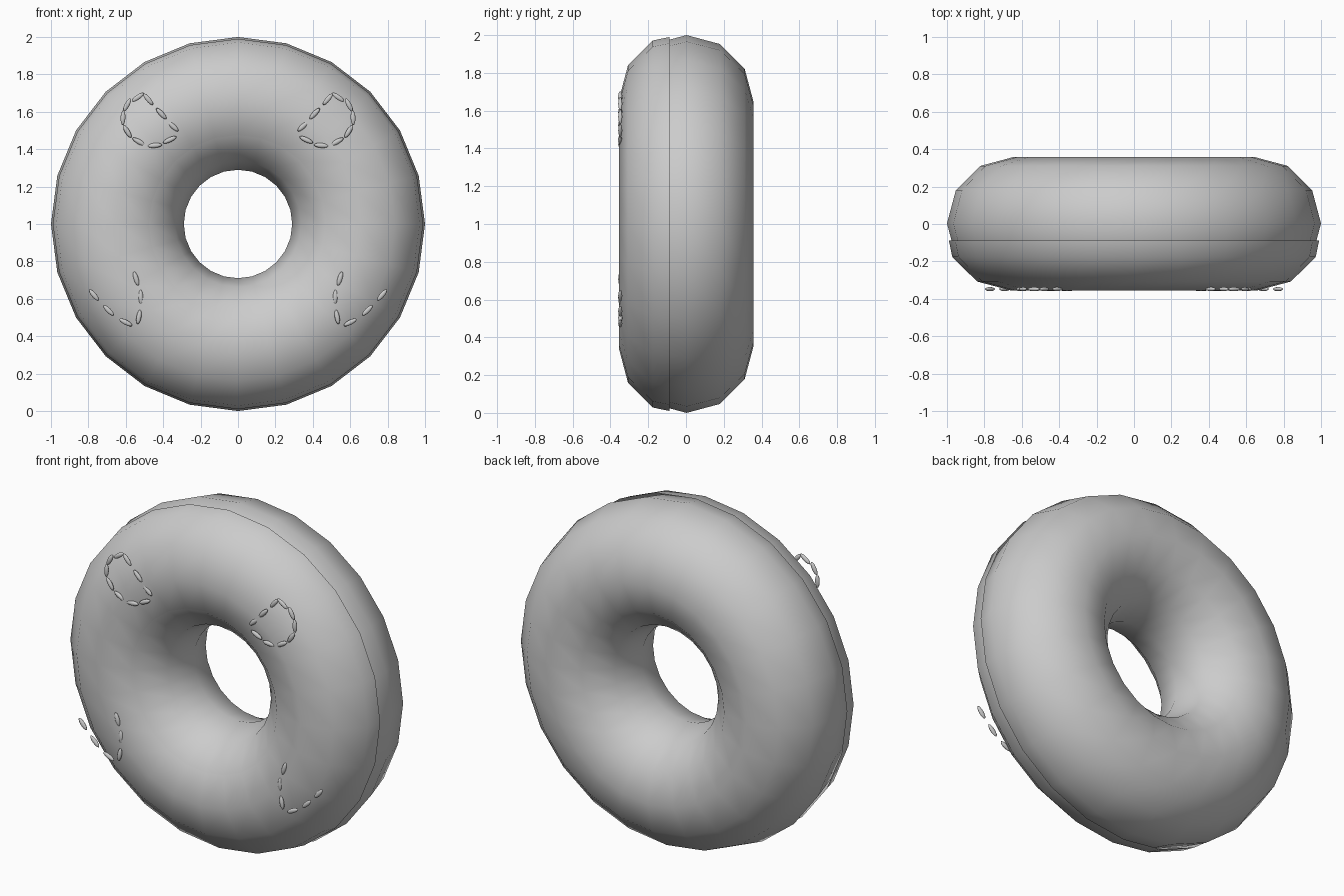
import bpy, bmesh
from math import radians, pi

if "Cube" in bpy.data.objects:
    bpy.data.objects.remove(bpy.data.objects["Cube"])

MAJOR, MINOR, Y0, Z0 = 0.645, 0.355, 0.003, 1.0

def ring(name):
    bpy.ops.mesh.primitive_torus_add(major_segments=24, minor_segments=12,
        major_radius=MAJOR, minor_radius=MINOR,
        location=(0, Y0, Z0), rotation=(pi / 2, 0, 0))
    ob = bpy.context.object
    ob.name = name
    bpy.ops.object.transform_apply(location=False, rotation=True, scale=True)
    bpy.ops.object.shade_smooth()
    return ob

# Main ring
ring("ring_body")

# Front shell: slightly larger front part of the same ring, cut behind the seam
shell = ring("front_shell")
bm = bmesh.new()
bm.from_mesh(shell.data)
bmesh.ops.scale(bm, vec=(1.02, 1.01, 1.02), verts=bm.verts)
bmesh.ops.bisect_plane(bm, geom=bm.verts[:] + bm.edges[:] + bm.faces[:],
    plane_co=(0, -0.09, 0), plane_no=(0, 1, 0), clear_outer=True)
# keep the outer silhouette just inside the body at the rim
for v in bm.verts:
    r = (v.co.x ** 2 + v.co.z ** 2) ** 0.5
    if r > 0.99:
        v.co.x *= 0.99 / r
        v.co.z *= 0.99 / r
bm.to_mesh(shell.data)
bm.free()

# Stitches: (x, z, angle) on the left side, mirrored to the right
stitches = [
    # upper closed patch
    (-.535, 1.678, 35), (-.480, 1.667, -50), (-.410, 1.590, -47),
    (-.348, 1.523, -43), (-.365, 1.450, 25), (-.445, 1.420, 5),
    (-.530, 1.440, -30), (-.592, 1.495, -58), (-.615, 1.568, 88),
    (-.593, 1.637, 62),
    # lower open corner
    (-.770, .620, -50), (-.692, .538, -45), (-.600, .474, -27),
    (-.530, .503, 80), (-.520, .610, 92), (-.545, .708, 107),
]

def stitch(name, x, z, angle):
    bpy.ops.mesh.primitive_uv_sphere_add(segments=12, ring_count=8, radius=1,
        location=(x, -0.348, z), rotation=(0, -radians(angle), 0))
    ob = bpy.context.object
    ob.name = name
    ob.scale = (0.039, 0.011, 0.013)
    bpy.ops.object.shade_smooth()

for i, (x, z, a) in enumerate(stitches):
    stitch(f"stitch_left_{i}", x, z, a)
    stitch(f"stitch_right_{i}", -x, z, 180 - a)
